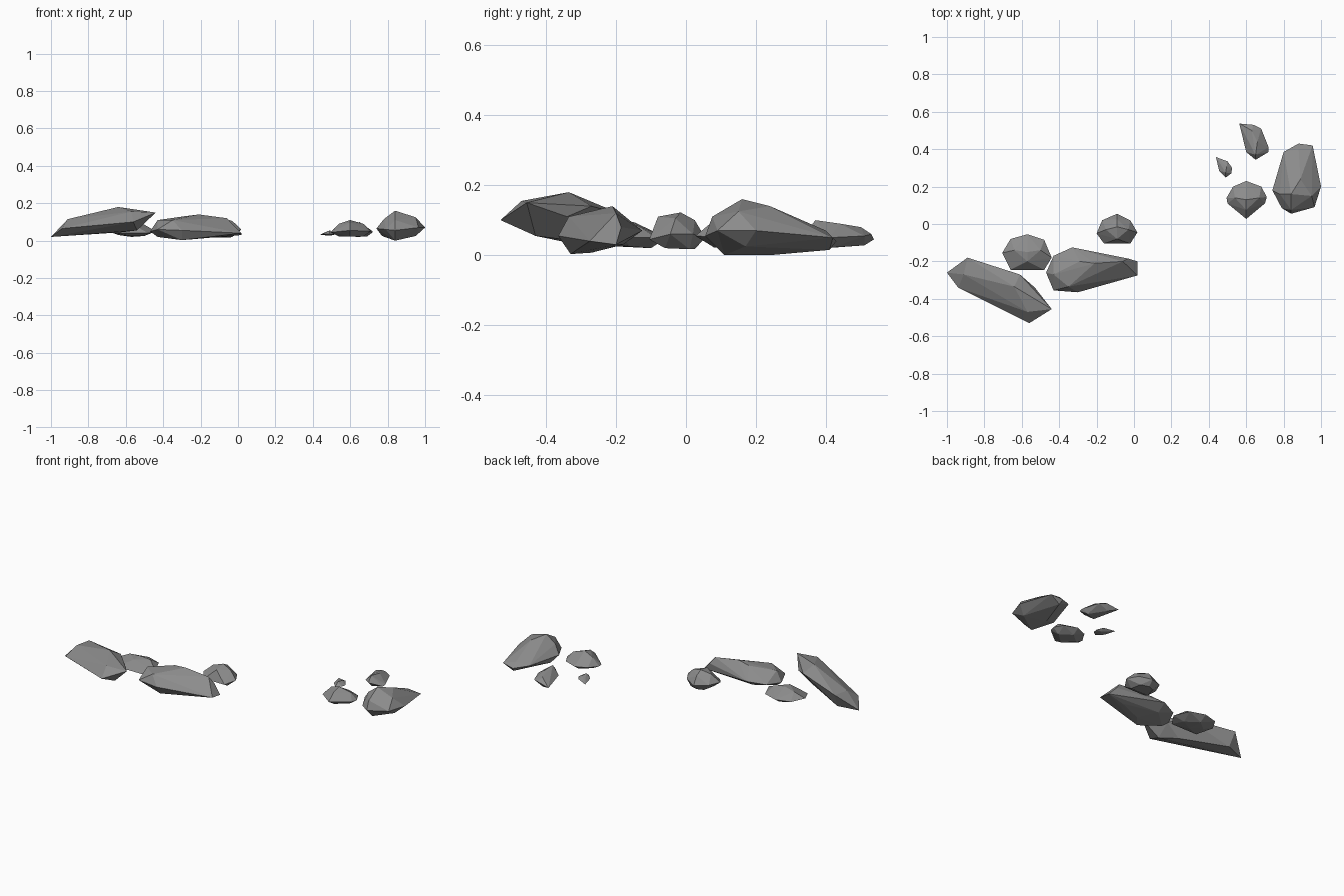
import bpy, bmesh

# Dark grey stone
stone = bpy.data.materials.new("dark_stone")
stone.diffuse_color = (.26, .26, .26, 1)


def rock(name, rim, crown, base):
    """Flat-faced boulder: convex skin over a widest rim, crown points and base points."""
    bm = bmesh.new()
    for p in rim + crown + base:
        bm.verts.new(p)
    bmesh.ops.convex_hull(bm, input=bm.verts[:])
    loose = [v for v in bm.verts if not v.link_faces]
    bmesh.ops.delete(bm, geom=loose, context='VERTS')
    bmesh.ops.recalc_face_normals(bm, faces=bm.faces[:])
    mesh = bpy.data.meshes.new(name)
    bm.to_mesh(mesh)
    bm.free()
    mesh.materials.append(stone)
    obj = bpy.data.objects.new(name, mesh)
    bpy.context.collection.objects.link(obj)
    return obj


# Left group: two long slabs
rock("long_slab_left",
     rim=[(-1, -.26, .02), (-.94, -.34, .065), (-.56, -.53, .10), (-.44, -.455, .15), (-.53, -.34, .11)],
     crown=[(-.89, -.18, .115), (-.91, -.27, .115), (-.64, -.335, .18), (-.61, -.27, .14), (-.57, -.47, .155)],
     base=[(-.54, -.43, .055), (-.62, -.35, .045), (-.88, -.22, .03)])
rock("long_slab_right",
     rim=[(-.47, -.26, .05), (-.43, -.17, .06), (-.33, -.125, .07), (-.03, -.185, .08),
          (.018, -.20, .03), (.018, -.275, .04), (-.30, -.365, .055), (-.43, -.355, .06)],
     crown=[(-.43, -.27, .11), (-.35, -.335, .11), (-.21, -.21, .14), (-.06, -.20, .12), (-.29, -.20, .13)],
     base=[(-.43, -.27, .02), (-.30, -.33, .003), (-.25, -.27, .007), (-.10, -.22, .02), (-.33, -.18, .03)])

# Left group: two small round stones
rock("flat_stone",
     rim=[(-.705, -.155, .055), (-.66, -.08, .05), (-.57, -.055, .05), (-.48, -.085, .05),
          (-.44, -.18, .05), (-.48, -.245, .04), (-.66, -.245, .04)],
     crown=[(-.57, -.15, .095), (-.64, -.14, .085), (-.50, -.14, .085), (-.57, -.20, .09)],
     base=[(-.64, -.16, .03), (-.57, -.10, .02), (-.50, -.16, .025), (-.57, -.20, .025)])
rock("round_stone",
     rim=[(-.20, -.05, .06), (-.17, .02, .06), (-.09, .055, .05), (-.02, .02, .06),
          (.018, -.045, .06), (-.02, -.105, .045), (-.16, -.105, .045)],
     crown=[(-.09, -.015, .122), (-.15, -.03, .105), (-.03, -.03, .105), (-.09, -.08, .11), (-.09, .025, .10)],
     base=[(-.15, -.06, .02), (-.03, -.06, .02), (-.09, .025, .017), (-.13, .01, .017), (-.04, .01, .017)])

# Right group: large boulder
rock("large_boulder",
     rim=[(.88, .43, .04), (.955, .42, .05), (1, .20, .07), (.965, .09, .07),
          (.84, .055, .055), (.79, .085, .06), (.74, .18, .065), (.80, .385, .06)],
     crown=[(.84, .16, .16), (.95, .15, .125), (.78, .16, .115), (.84, .075, .11), (.89, .24, .14), (.88, .40, .07)],
     base=[(.84, .11, 0), (.84, .24, 0), (.95, .17, .025), (.77, .22, .025), (.89, .41, .015)])

# Right group: three small stones
rock("pointed_stone",
     rim=[(.60, .23, .05), (.53, .20, .05), (.495, .14, .045), (.50, .11, .045),
          (.60, .027, .055), (.70, .11, .05), (.71, .145, .05), (.68, .20, .05)],
     crown=[(.60, .13, .11), (.54, .14, .09), (.67, .14, .09), (.60, .075, .095)],
     base=[(.54, .14, .022), (.60, .08, .022), (.67, .14, .022), (.60, .19, .022)])
rock("curved_stone",
     rim=[(.563, .537, .045), (.64, .53, .06), (.68, .51, .055), (.72, .41, .05),
          (.72, .385, .045), (.65, .343, .065), (.60, .385, .055)],
     crown=[(.65, .37, .10), (.66, .44, .09), (.63, .50, .08)],
     base=[(.63, .40, .02), (.69, .42, .022), (.62, .51, .028)])
rock("pebble",
     rim=[(.438, .358, .032), (.50, .335, .04), (.525, .30, .035), (.52, .27, .035),
          (.49, .248, .035), (.455, .285, .035)],
     crown=[(.49, .275, .055), (.495, .305, .052)],
     base=[(.48, .28, .027), (.50, .31, .028)])
